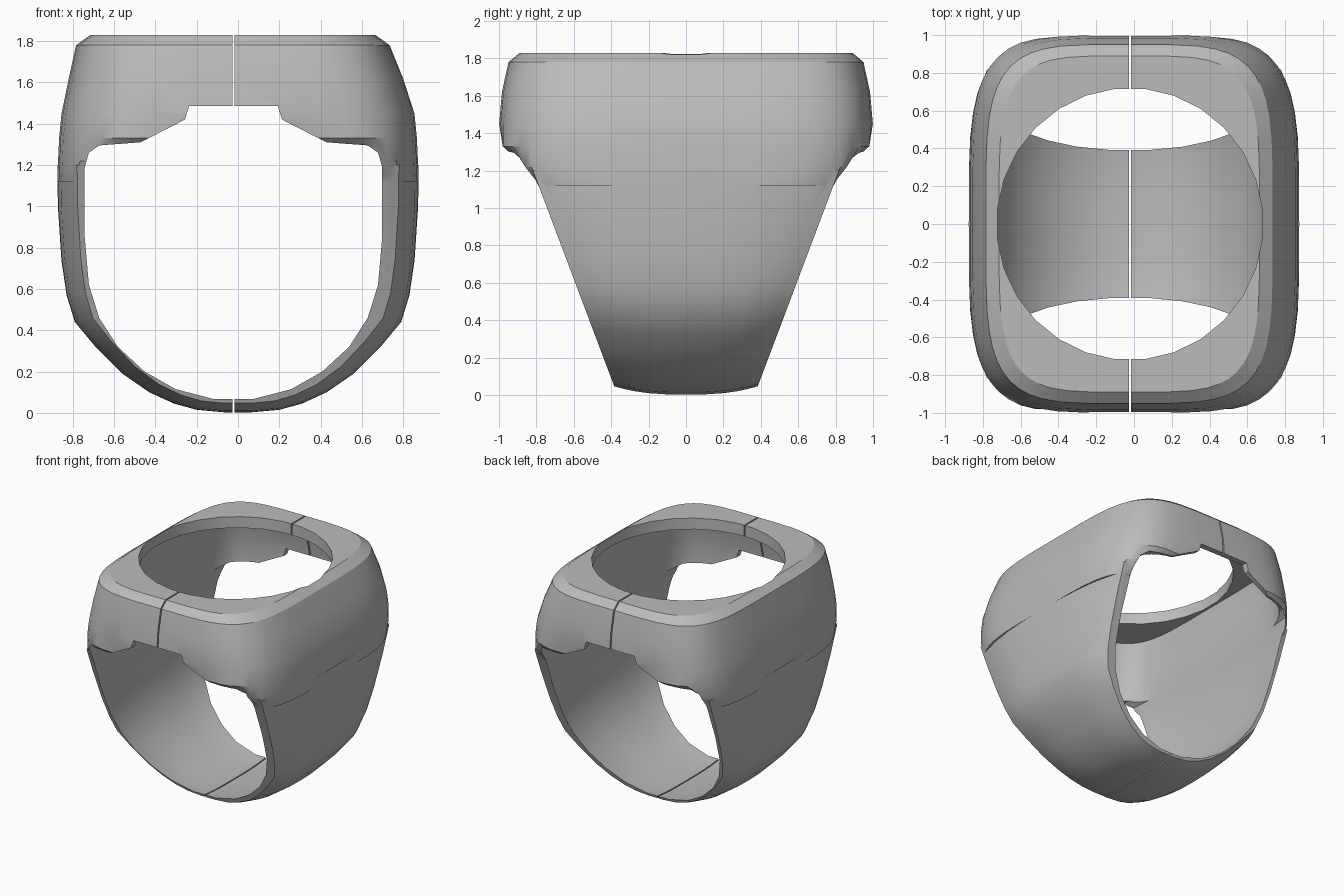
import bpy, bmesh
from math import cos, sin, pi, copysign

cube = bpy.data.objects.get("Cube")
if cube:
    bpy.data.objects.remove(cube, do_unlink=True)

metal = bpy.data.materials.new("grey_metal")
metal.use_nodes = True
metal.diffuse_color = (0.5, 0.5, 0.5, 1)
metal.node_tree.nodes["Principled BSDF"].inputs["Base Color"].default_value = (0.5, 0.5, 0.5, 1)

SEAM = -0.022


def loft(name, rings):
    """Join equal rings of points into a closed solid."""
    bm = bmesh.new()
    rows = [[bm.verts.new(p) for p in ring] for ring in rings]
    n = len(rows[0])
    for a, b in zip(rows, rows[1:]):
        for i in range(n):
            j = (i + 1) % n
            bm.faces.new((a[i], a[j], b[j], b[i]))
    bm.faces.new(rows[0][::-1])
    bm.faces.new(rows[-1])
    bmesh.ops.recalc_face_normals(bm, faces=bm.faces)
    mesh = bpy.data.meshes.new(name)
    bm.to_mesh(mesh)
    bm.free()
    obj = bpy.data.objects.new(name, mesh)
    bpy.context.collection.objects.link(obj)
    mesh.materials.append(metal)
    return obj


def rounded_ring(z, w, d, cx=0, over=1.0, power=4.4, n=48):
    """Superellipse at height z, its front and back trimmed flat when over > 1."""
    ring = []
    for i in range(n):
        a = 2 * pi * (i + 0.5) / n
        x = w * copysign(abs(cos(a)) ** (2 / power), cos(a))
        y = over * d * copysign(abs(sin(a)) ** (2 / power), sin(a))
        ring.append((cx + x, max(-d, min(d, y)), z))
    return ring


def barrel_ring(half, t, cx, base, bulge):
    """Mirrored front profile at width fraction t, fuller towards the middle."""
    outline = half + [(-x, z) for x, z in reversed(half)]
    sx = base + bulge * max(0, 1 - abs(t) ** 3)
    sz = (1 + sx) / 2
    points = [(cx + x * sx, z if z > 0.8 else 0.8 + (z - 0.8) * sz) for x, z in outline]
    return [(x, t * (0.366 + 0.377 * z), z) for x, z in points]


steps = (0, 0.3, 0.55, 0.75, 0.9, 1)
across = [-t for t in steps[:0:-1]] + list(steps)

# Band around the finger
band_half = [(0.07, 0.003), (0.2, 0.015), (0.31, 0.045), (0.43, 0.1), (0.56, 0.19), (0.69, 0.32),
             (0.79, 0.44), (0.83, 0.57), (0.855, 0.74), (0.872, 1.0), (0.875, 1.2)]
ring = loft("ring_body", [barrel_ring(band_half, t, 0, 0.89, 0.11) for t in across])

# Square head: height, half width, half depth, centre shift, trim
sections = [
    (1.12, 0.874, 0.79, 0, 1.2), (1.15, 0.875, 0.805, 0, 1.2), (1.22, 0.872, 0.86, 0, 1.16),
    (1.33, 0.867, 0.98, 0, 1.03), (1.45, 0.855, 1.0, 0, 1), (1.62, 0.81, 0.985, -0.01, 1),
    (1.78, 0.76, 0.95, -0.025, 1), (1.83, 0.69, 0.89, -0.025, 1)]
head = loft("head", [rounded_ring(*s) for s in sections])

# Finger opening with the stepped arch
finger_half = [(0.1, 0.068), (0.28, 0.115), (0.43, 0.2), (0.56, 0.32), (0.65, 0.46), (0.7, 0.62),
               (0.72, 0.85), (0.72, 1.19), (0.70, 1.26), (0.65, 1.295), (0.45, 1.31),
               (0.235, 1.42), (0.215, 1.485)]
finger = loft("finger_cutter", [
    barrel_ring(finger_half, t, SEAM, 1, 0.045) for t in [-1.6] + across + [1.6]])

# Hollow under the top plate, oval setting hole and seam between the halves
hollow = loft("hollow_cutter", [
    rounded_ring(z, w, d, SEAM, power=p)
    for z, w, d, p in ((1.1, 0.735, 0.95, 6), (1.5, 0.735, 0.95, 6), (1.74, 0.722, 0.89, 5))])
setting = loft("setting_cutter", [
    rounded_ring(z, 0.705, 0.72, SEAM, power=2, n=28) for z in (1.4, 2.0)])
seam = loft("seam_cutter", [
    [(SEAM + x, y, z) for x, y in ((-0.005, -1.2), (0.005, -1.2), (0.005, 1.2), (-0.005, 1.2))]
    for z in (-0.2, 2.0)])

bpy.ops.object.select_all(action="DESELECT")
ring.select_set(True)
bpy.context.view_layer.objects.active = ring
for part in (head, finger, hollow, setting, seam):
    mod = ring.modifiers.new(part.name, "BOOLEAN")
    mod.operation = "UNION" if part is head else "DIFFERENCE"
    mod.solver = "EXACT"
    mod.object = part
    bpy.ops.object.modifier_apply(modifier=mod.name)
    bpy.data.objects.remove(part, do_unlink=True)

bpy.ops.object.shade_smooth_by_angle(angle=0.5)
